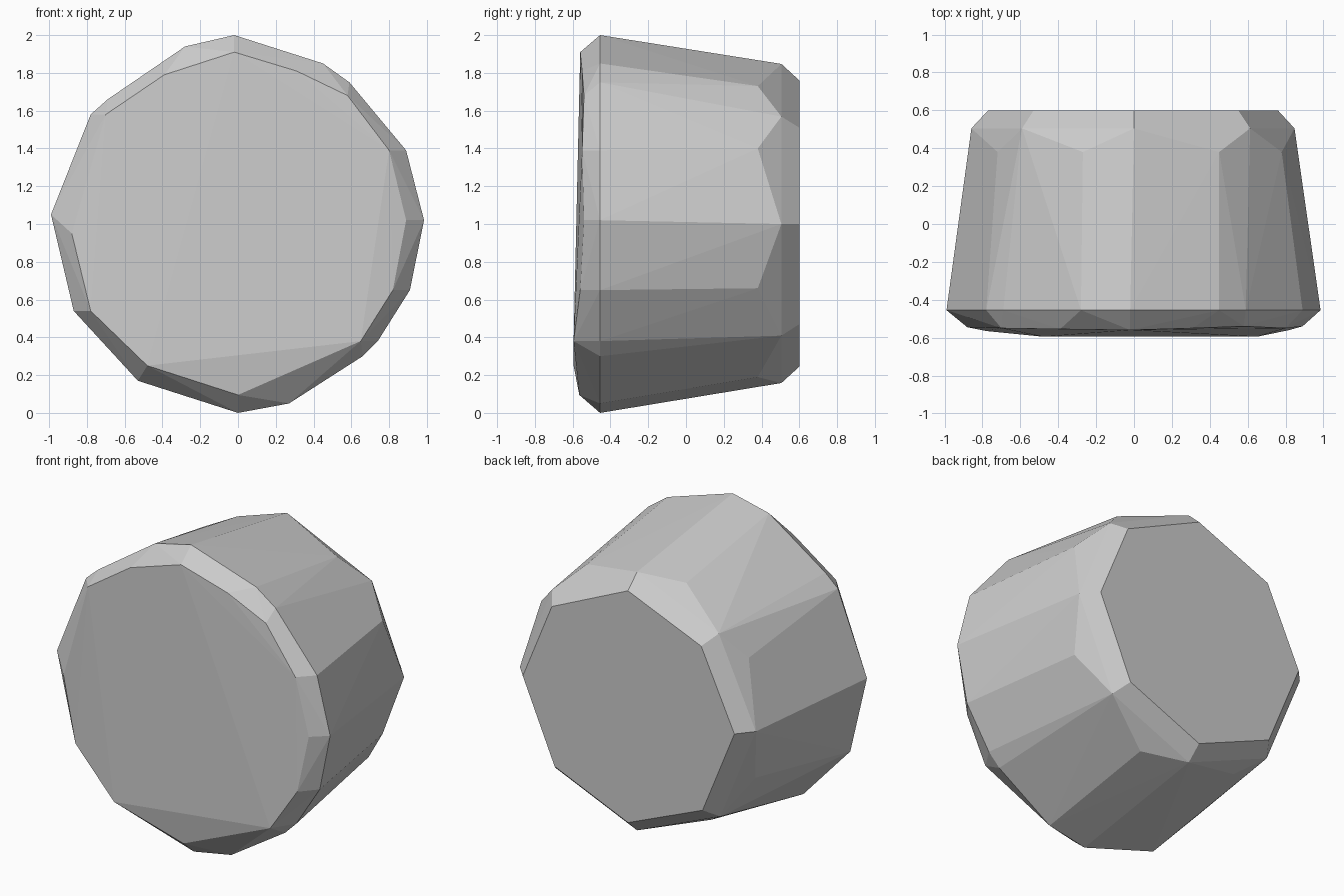
import bpy, bmesh

if "Cube" in bpy.data.objects:
    bpy.data.objects.remove(bpy.data.objects["Cube"])

# Widest outline (x, z), near the front
rim = [(-.02, 2), (-.28, 1.94), (-.69, 1.66), (-.78, 1.58), (-.99, 1.05), (-.87, .54),
       (-.53, .17), (0, 0), (.27, .05), (.66, .3), (.74, .38), (.91, .65),
       (.985, 1.02), (.89, 1.39), (.59, 1.75), (.45, 1.85)]

# Slightly uneven front face (x, y, z)
front = [(-.02, -.56, 1.91), (-.39, -.555, 1.79), (-.70, -.55, 1.58), (-.88, -.545, .95),
         (-.78, -.565, .54), (-.48, -.595, .25), (0, -.565, .095), (.65, -.595, .38),
         (.82, -.56, .65), (.89, -.54, 1.02), (.80, -.55, 1.39), (.58, -.54, 1.68),
         (.31, -.55, 1.81)]

# Octagonal back face (x, z)
back = [(0, 1.76), (.55, 1.51), (.76, 1.0), (.53, .47),
        (0, .245), (-.54, .47), (-.77, 1.03), (-.53, 1.54)]

# Ridge ends between the octagon corners (x, z)
ridges = [(.45, 1.73), (.78, 1.4), (.78, .66), (.27, .19),
          (-.45, .30), (-.77, .66), (-.72, 1.43), (-.27, 1.8)]


def at_depth(outline, y, scale=1.0):
    return [(x * scale, y, 1 + (z - 1) * scale) for x, z in outline]


points = front + at_depth(rim, -.455) + at_depth(ridges, .38)
points += at_depth(back, .505, 1.115) + at_depth(back, .6)

# Faceted tapered block
bm = bmesh.new()
for p in points:
    bm.verts.new(p)
hull = bmesh.ops.convex_hull(bm, input=bm.verts[:])
loose = [v for v in bm.verts if not v.link_faces]
bmesh.ops.delete(bm, geom=loose, context='VERTS')
bmesh.ops.dissolve_limit(bm, angle_limit=.01, verts=bm.verts[:], edges=bm.edges[:])
bmesh.ops.recalc_face_normals(bm, faces=bm.faces[:])
mesh = bpy.data.meshes.new("faceted_block")
bm.to_mesh(mesh)
bm.free()
bpy.context.collection.objects.link(bpy.data.objects.new("faceted_block", mesh))
